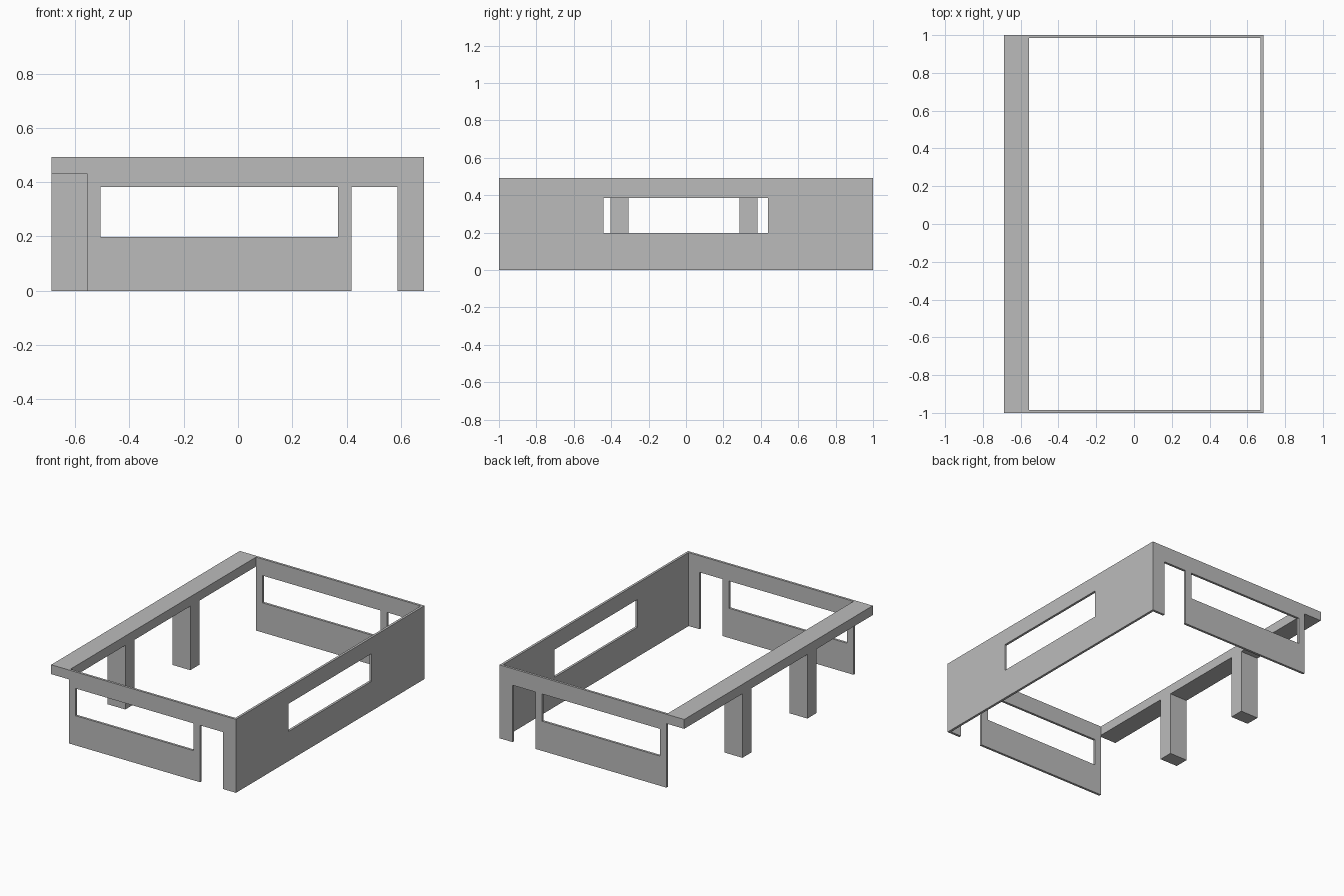
import bpy, bmesh
from mathutils import Vector

if "Cube" in bpy.data.objects:
    bpy.data.objects.remove(bpy.data.objects["Cube"])

H, T = 0.493, 0.016          # wall height and thickness
XL, XR = -0.687, 0.685       # outer left and right
XB = -0.555                  # inner edge of beam

mat = bpy.data.materials.new("plain grey")
mat.diffuse_color = (0.5, 0.5, 0.5, 1)
mat.use_nodes = True
mat.node_tree.nodes["Principled BSDF"].inputs["Base Color"].default_value = mat.diffuse_color


def finish(name, bm):
    bmesh.ops.recalc_face_normals(bm, faces=bm.faces)
    me = bpy.data.meshes.new(name)
    bm.to_mesh(me)
    bm.free()
    me.materials.append(mat)
    ob = bpy.data.objects.new(name, me)
    bpy.context.collection.objects.link(ob)
    return ob


def box(name, lo, hi):
    bm = bmesh.new()
    bmesh.ops.create_cube(bm, size=1)
    lo, hi = Vector(lo), Vector(hi)
    for v in bm.verts:
        v.co = (lo + hi) / 2 + v.co * (hi - lo)
    return finish(name, bm)


def wall(name, us, zs, holes, place, push):
    """Wall laid out as a grid of panels, leaving out the opening cells."""
    bm = bmesh.new()
    for i in range(len(us) - 1):
        for j in range(len(zs) - 1):
            if (i, j) not in holes:
                corners = [(us[i], zs[j]), (us[i + 1], zs[j]),
                           (us[i + 1], zs[j + 1]), (us[i], zs[j + 1])]
                bm.faces.new([bm.verts.new(place(u, z)) for u, z in corners])
    bmesh.ops.remove_doubles(bm, verts=bm.verts, dist=1e-5)
    ext = bmesh.ops.extrude_face_region(bm, geom=bm.faces[:], use_keep_orig=True)
    moved = [g for g in ext["geom"] if isinstance(g, bmesh.types.BMVert)]
    bmesh.ops.translate(bm, verts=moved, vec=push)
    return finish(name, bm)


# front and back walls, each with a window and a doorway
for name, y, s in (("front_wall", -1, 1), ("back_wall", 1, -1)):
    wall(name, [XB, -0.507, 0.368, 0.419, 0.588, XR - T], [0, 0.199, 0.382, H],
         {(1, 1), (3, 0), (3, 1)}, lambda u, z: (u, y, z), (0, s * T, 0))

# right wall with one long window
wall("right_wall", [-1, -0.442, 0.438, 1], [0, 0.199, 0.385, H],
     {(1, 1)}, lambda u, z: (XR, u, z), (-T, 0, 0))

# open left side: beam carried by two columns
box("left_beam", (XL, -1, 0.43), (XB, 1, H))
for name, y in (("front_column", -0.355), ("back_column", 0.335)):
    box(name, (XL, y - 0.048, 0), (XB, y + 0.048, 0.43))
